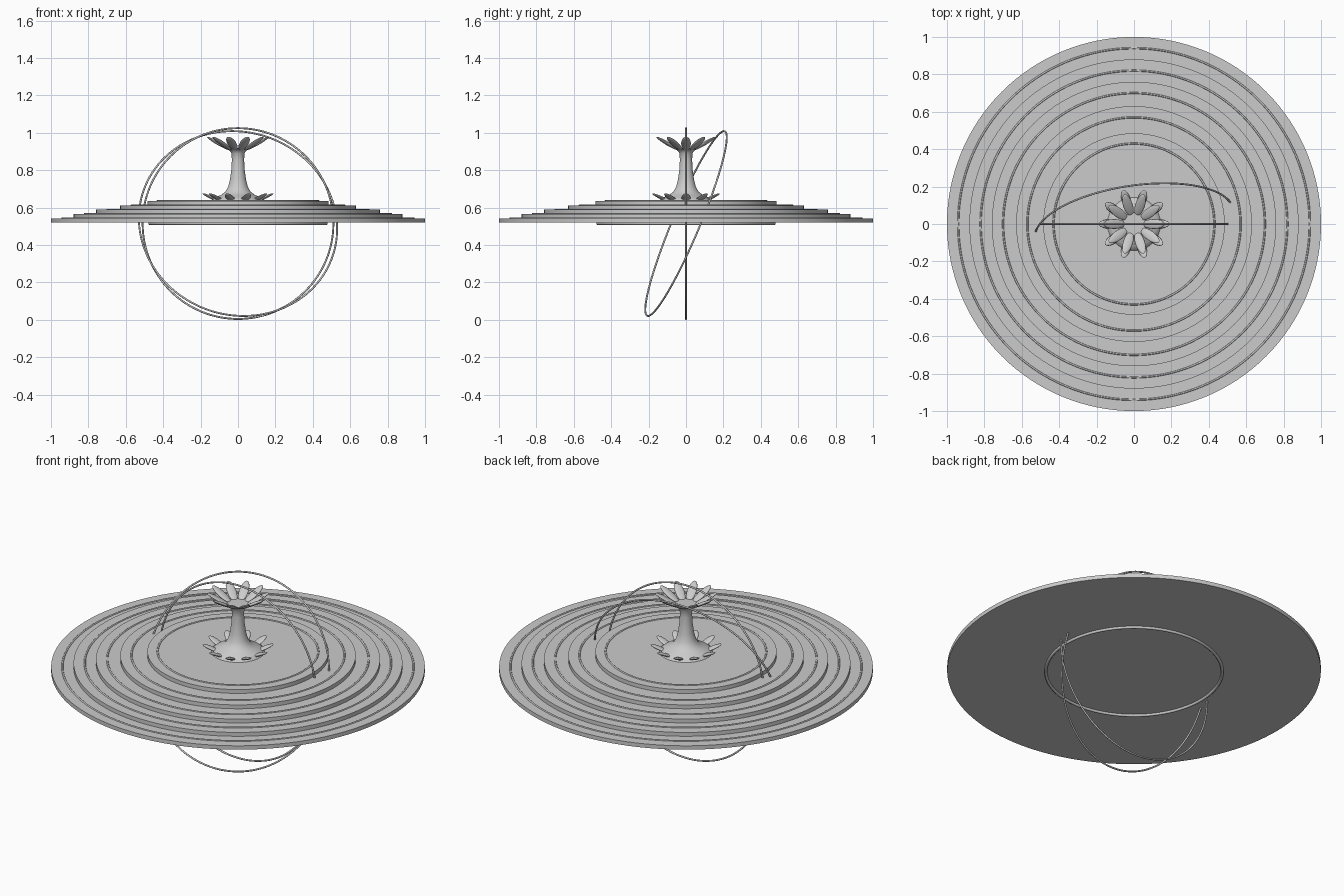
import bpy
import math
from mathutils import Vector, Matrix

old = bpy.data.objects.get("Cube")
if old:
    bpy.data.objects.remove(old, do_unlink=True)

grey = bpy.data.materials.new("plain grey")
grey.use_nodes = True
grey.diffuse_color = (0.6, 0.6, 0.6, 1)
grey.node_tree.nodes["Principled BSDF"].inputs["Base Color"].default_value = (0.6, 0.6, 0.6, 1)


def finish(obj, name, angle=40):
    obj.name = name
    obj.data.materials.append(grey)
    bpy.ops.object.select_all(action="DESELECT")
    obj.select_set(True)
    bpy.context.view_layer.objects.active = obj
    bpy.ops.object.shade_smooth_by_angle(angle=math.radians(angle))
    return obj


def lathe(name, profile, sides):
    """Solid of revolution from (radius, height) points, closed by flat caps."""
    verts, faces = [], []
    for r, z in profile:
        for i in range(sides):
            a = math.tau * i / sides
            verts.append((r * math.cos(a), r * math.sin(a), z))
    for k in range(len(profile) - 1):
        for i in range(sides):
            j = (i + 1) % sides
            faces.append((k * sides + i, k * sides + j,
                          (k + 1) * sides + j, (k + 1) * sides + i))
    last = (len(profile) - 1) * sides
    faces.append(tuple(reversed(range(sides))))
    faces.append(tuple(range(last, last + sides)))
    mesh = bpy.data.meshes.new(name)
    mesh.from_pydata(verts, [], faces)
    obj = bpy.data.objects.new(name, mesh)
    bpy.context.collection.objects.link(obj)
    return finish(obj, name)


def hoop(name, radius, thickness, z, normal=(0, 0, 1)):
    bpy.ops.mesh.primitive_torus_add(
        major_radius=radius, minor_radius=thickness,
        major_segments=128, minor_segments=10, location=(0, 0, z),
        rotation=Vector(normal).to_track_quat("Z", "Y").to_euler())
    return finish(bpy.context.object, name, 60)


def petals(name, count, reach, z, size, tilt):
    """Circle of flattened ellipsoids, each rising outward."""
    for i in range(count):
        bpy.ops.mesh.primitive_uv_sphere_add(segments=20, ring_count=12, radius=1)
        obj = bpy.context.object
        place = (Matrix.Rotation(math.tau * i / count, 4, "Z")
                 @ Matrix.Translation((reach, 0, z))
                 @ Matrix.Rotation(-math.radians(tilt), 4, "Y")
                 @ Matrix.Diagonal((*size, 1)))
        obj.data.transform(place)
        finish(obj, f"{name}_{i + 1}", 60)


# Stepped disc
bottom, step = 0.52, 0.023
tiers = [1.0, 0.88, 0.76, 0.63, 0.485]
profile = []
for i, r in enumerate(tiers):
    profile += [(r, bottom + i * step), (r, bottom + (i + 1) * step)]
lathe("stepped_disc", profile, 128)

# Thin rims lying on every tier, and one below
for i, r in enumerate([0.94, 0.82, 0.70, 0.57, 0.43]):
    hoop(f"tier_rim_{i + 1}", r, 0.005, bottom + (i + 1) * step)
hoop("underside_rim", 0.472, 0.008, bottom - 0.004)

# Two large hoops passing through the disc
hoop("upright_hoop", 0.51, 0.005, 0.515, (0, -1, 0))
hoop("tilted_hoop", 0.535, 0.005, 0.515, (0.15, -1, 0.42))

# Central column with a flared foot and head
lathe("column", [(0.145, 0.63), (0.138, 0.643), (0.118, 0.656), (0.09, 0.668),
                 (0.068, 0.685), (0.053, 0.71), (0.043, 0.75), (0.036, 0.80),
                 (0.033, 0.85), (0.034, 0.89), (0.045, 0.905), (0.064, 0.918)], 48)

# Petals around head and foot
petals("head_petal", 10, 0.105, 0.943, (0.07, 0.026, 0.009), 30)
petals("foot_petal", 10, 0.135, 0.651, (0.06, 0.024, 0.008), 24)
